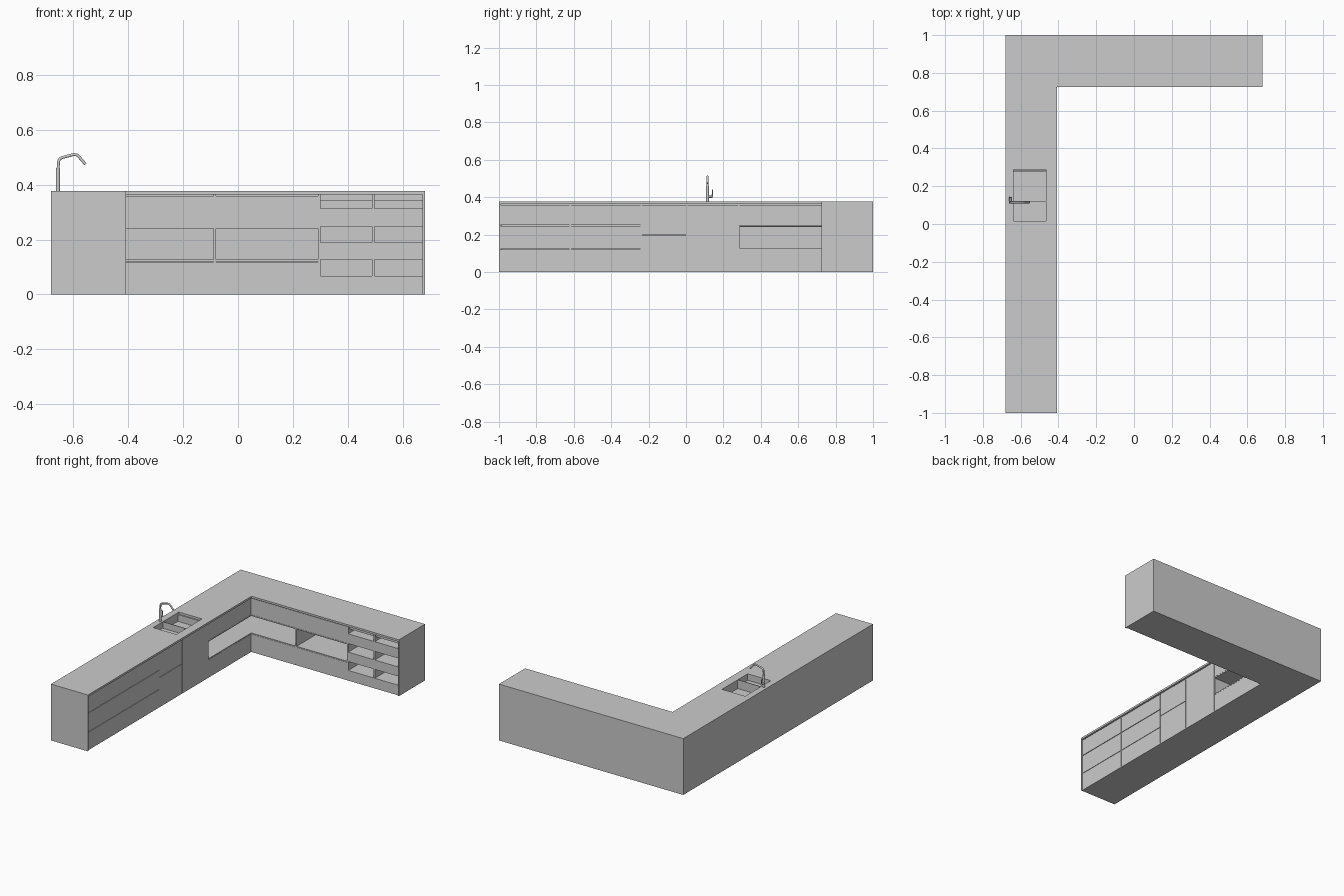
import bpy, bmesh

if "Cube" in bpy.data.objects:
    bpy.data.objects.remove(bpy.data.objects["Cube"])

L, R, B, F = -0.68, 0.68, 1.0, -1.0      # outer limits
FX, FY = -0.415, 0.732                   # front planes of the two runs
TOP, UNDER = 0.376, 0.363                # worktop heights


def finish(name, bm):
    bmesh.ops.recalc_face_normals(bm, faces=bm.faces)
    me = bpy.data.meshes.new(name)
    bm.to_mesh(me)
    bm.free()
    ob = bpy.data.objects.new(name, me)
    bpy.context.collection.objects.link(ob)
    return ob


def box(name, x0, x1, y0, y1, z0, z1):
    bm = bmesh.new()
    bmesh.ops.create_cube(bm, size=1)
    for v in bm.verts:
        v.co = ((x0 + x1) / 2 + v.co.x * (x1 - x0),
                (y0 + y1) / 2 + v.co.y * (y1 - y0),
                (z0 + z1) / 2 + v.co.z * (z1 - z0))
    return finish(name, bm)


def slab(name, outline, z0, z1):
    bm = bmesh.new()
    face = bm.faces.new([bm.verts.new((x, y, z0)) for x, y in outline])
    ext = bmesh.ops.extrude_face_region(bm, geom=[face])["geom"]
    bmesh.ops.translate(bm, vec=(0, 0, z1 - z0),
                        verts=[v for v in ext if isinstance(v, bmesh.types.BMVert)])
    return finish(name, bm)


def l_shape(x0, y0, x1, y1, fx, fy):
    return [(x0, y0), (fx, y0), (fx, fy), (x1, fy), (x1, y1), (x0, y1)]


def tube(name, points, radius, bend=0.0):
    # round bar along a path, with corners softened by extra points
    path = [points[0]]
    for a, b, c in zip(points, points[1:], points[2:]):
        for t in (0, 0.25, 0.5, 0.75, 1):
            p = []
            for i in range(3):
                la = sum((a[k] - b[k]) ** 2 for k in range(3)) ** 0.5
                lc = sum((c[k] - b[k]) ** 2 for k in range(3)) ** 0.5
                s = b[i] + (a[i] - b[i]) * bend / la
                e = b[i] + (c[i] - b[i]) * bend / lc
                p.append((1 - t) ** 2 * s + 2 * t * (1 - t) * b[i] + t * t * e)
            path.append(p)
    path.append(points[-1])
    cu = bpy.data.curves.new(name, 'CURVE')
    cu.dimensions = '3D'
    cu.bevel_depth = radius
    cu.bevel_resolution = 3
    cu.use_fill_caps = True
    sp = cu.splines.new('POLY')
    sp.points.add(len(path) - 1)
    for pt, p in zip(sp.points, path):
        pt.co = (*p, 1)
    ob = bpy.data.objects.new(name, cu)
    bpy.context.collection.objects.link(ob)
    return ob


# Worktop with sink opening
SX0, SX1, SY0, SY1, SM = -0.64, -0.465, 0.015, 0.29, 0.12
worktop = slab("worktop", l_shape(L, F, R, B, -0.408, 0.725), UNDER, TOP)
cutter = box("sink_cutter", SX0, SX1, SY0, SY1, 0.3, 0.45)
cutter.hide_render = True
cutter.hide_viewport = True
mod = worktop.modifiers.new("sink_opening", 'BOOLEAN')
mod.object = cutter
mod.operation = 'DIFFERENCE'
mod.solver = 'EXACT'

# Carcass: base, backs and end panels
box("left_back", L, L + 0.01, F, B, 0, UNDER)
box("rear_back", L + 0.01, R, B - 0.01, B, 0, UNDER)
box("left_end_panel", L + 0.01, -0.408, F, F + 0.008, 0, UNDER)
box("right_end_panel", R - 0.008, R, 0.725, B - 0.01, 0, UNDER)
slab("base", l_shape(L + 0.01, F + 0.008, R - 0.008, B - 0.01, FX, FY), 0, 0.005)

# Upright dividers
XIN, YIN = L + 0.01, B - 0.01
for y in (-0.62, -0.24, 0.005, 0.282):
    box("left_divider", XIN, FX - 0.004, y - 0.004, y + 0.004, 0.005, UNDER)
for x in (-0.085, 0.296, 0.492):
    box("rear_divider", x - 0.005, x + 0.005, FY + 0.001, YIN, 0.005, UNDER)

# Recessed finger strip below the worktop
slab("finger_strip", [(FX - 0.012, F + 0.008), (FX - 0.012, FY + 0.012), (R - 0.008, FY + 0.012),
                      (R - 0.008, FY + 0.02), (FX - 0.02, FY + 0.02), (FX - 0.02, F + 0.008)],
     0.34, UNDER)

# Corner niche floor and ceiling
for name, z in (("niche_floor", 0.120), ("niche_ceiling", 0.240)):
    slab(name, l_shape(XIN, 0.286, 0.291, YIN, FX, FY), z, z + 0.007)


def left_front(name, y0, y1, z0, z1):
    box(name, FX - 0.012, FX, y0 + 0.002, y1 - 0.002, z0, z1)


def rear_front(name, x0, x1, z0, z1):
    box(name, x0 + 0.002, x1 - 0.002, FY, FY + 0.012, z0, z1)


# Left run: drawers, split door, sink door, corner drawers
for y0, y1 in ((F + 0.006, -0.62), (-0.62, -0.24)):
    for z0, z1 in ((0.005, 0.119), (0.122, 0.246), (0.25, 0.358)):
        left_front("left_drawer", y0, y1, z0, z1)
    for z in (0.117, 0.244):
        box("left_shelf", XIN, FX - 0.012, y0 + 0.004, y1 - 0.004, z, z + 0.007)
left_front("appliance_door", -0.24, 0.005, 0.005, 0.198)
left_front("appliance_panel", -0.24, 0.005, 0.201, 0.358)
box("appliance_shelf", XIN, FX - 0.012, -0.236, 0.001, 0.196, 0.203)
left_front("sink_door", 0.005, 0.282, 0.005, 0.358)
for z0, z1 in ((0.005, 0.119), (0.248, 0.358)):
    left_front("corner_drawer", 0.282, FY + 0.002, z0, z1)

# Rear run: wide drawers above and below the niche
for x0, x1 in ((FX - 0.002, -0.085), (-0.085, 0.296)):
    for z0, z1 in ((0.005, 0.119), (0.248, 0.358)):
        rear_front("wide_drawer", x0, x1, z0, z1)

# Rear run: two columns of alternating drawers and open cubbies
for x0, x1 in ((0.296, 0.492), (0.492, R - 0.003)):
    for z0, z1 in ((0.005, 0.068), (0.127, 0.190), (0.247, 0.312)):
        rear_front("small_drawer", x0, x1, z0, z1)
        box("cubby_floor", x0 + 0.005, x1 - 0.005, FY + 0.012, YIN, z1 - 0.005, z1)
        if z0 > 0.1:
            box("cubby_ceiling", x0 + 0.005, x1 - 0.005, FY + 0.012, YIN, z0, z0 + 0.005)


# Sink bowls: open boxes with thin walls
def bowl(name, y0, y1, depth):
    ob = box(name, SX0, SX1, y0, y1, TOP - depth, TOP)
    bm = bmesh.new()
    bm.from_mesh(ob.data)
    bmesh.ops.delete(bm, geom=[f for f in bm.faces if f.normal.z > 0.5], context='FACES')
    bm.to_mesh(ob.data)
    bm.free()
    sol = ob.modifiers.new("wall", 'SOLIDIFY')
    sol.thickness = 0.003
    sol.offset = -1


bowl("small_bowl", SY0, SM, 0.045)
bowl("large_bowl", SM, SY1, 0.06)

# Tap
TX, TY = -0.655, 0.115
tube("tap_body", [(TX, TY, TOP), (TX, TY, 0.46)], 0.008)
tube("tap_spout", [(TX, TY, 0.45), (-0.652, TY, 0.495), (-0.588, TY, 0.512),
                   (-0.555, TY, 0.474)], 0.0055, 0.014)
tube("tap_lever_stub", [(TX, TY, 0.402), (TX, 0.142, 0.402)], 0.006)
tube("tap_lever", [(TX, 0.14, 0.402), (TX - 0.004, 0.142, 0.44)], 0.003)
